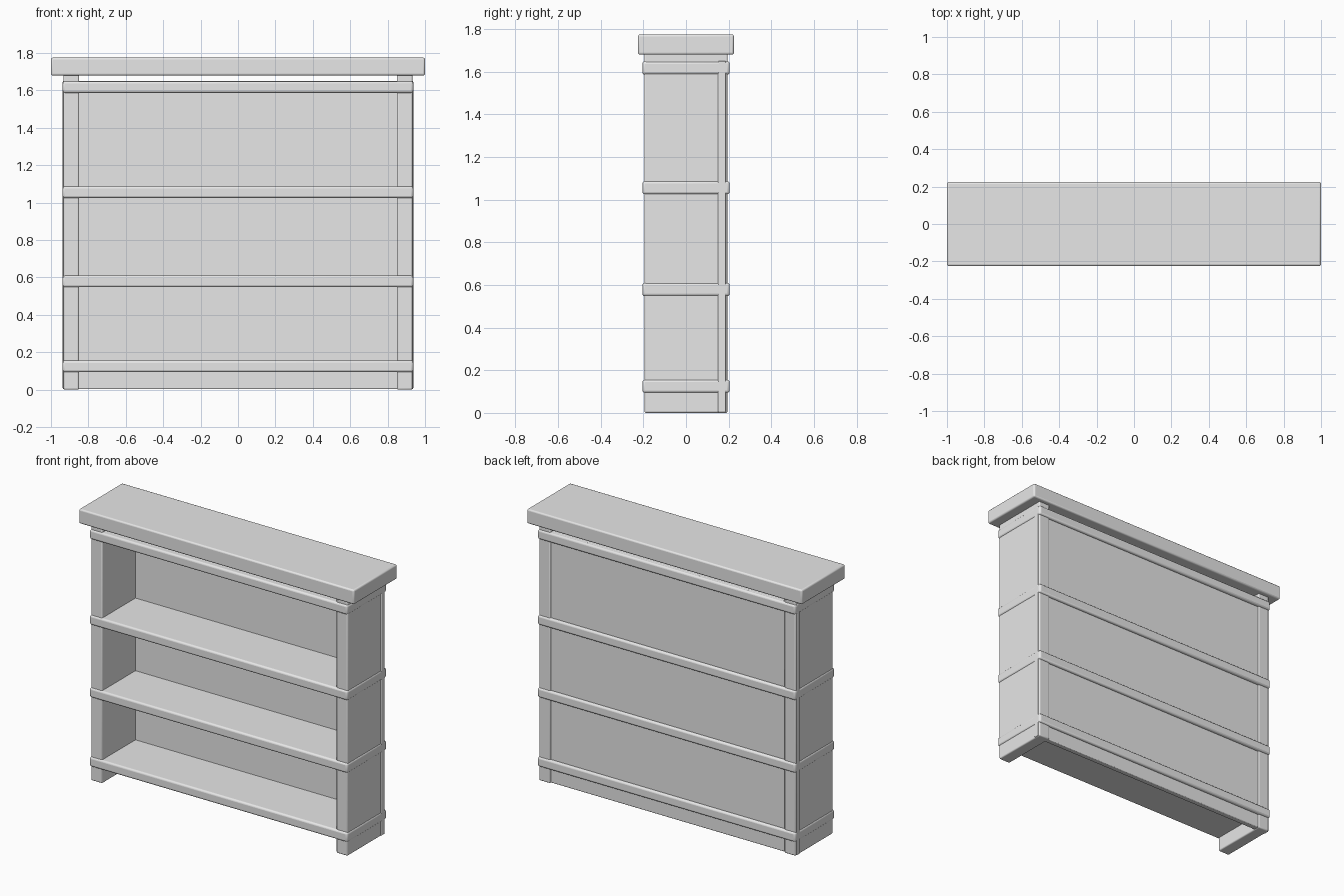
import bpy
import math

cube = bpy.data.objects.get("Cube")
if cube:
    bpy.data.objects.remove(cube, do_unlink=True)

# Single plain grey finish
grey = bpy.data.materials.new("plain grey")
grey.use_nodes = True
colour = (0.8, 0.8, 0.8, 1.0)
grey.diffuse_color = colour
grey.node_tree.nodes["Principled BSDF"].inputs["Base Color"].default_value = colour


def board(name, low, high, bevel=0.008):
    """Softly rounded board between two opposite corners."""
    bpy.ops.mesh.primitive_cube_add(
        size=1, location=[(a + b) / 2 for a, b in zip(low, high)])
    obj = bpy.context.object
    obj.name = obj.data.name = name
    obj.scale = [b - a for a, b in zip(low, high)]
    bpy.ops.object.transform_apply(location=False, rotation=False, scale=True)
    obj.data.materials.append(grey)
    mod = obj.modifiers.new("soft edges", "BEVEL")
    mod.width = bevel
    mod.segments = 3
    bpy.ops.object.shade_smooth_by_angle(angle=math.radians(40))
    return obj


# Overhanging top slab
board("top_slab", (-1, -0.225, 1.68), (1, 0.225, 1.775), 0.01)

# Upright side boards, which also form the feet
for name, side in (("left_side", 1), ("right_side", -1)):
    inner, outer = sorted((side * 0.85, side * 0.932))
    board(name, (inner, -0.195, 0), (outer, 0.195, 1.69))

# Back panel, slightly recessed behind the rear edges of the sides
board("back_panel", (-0.937, 0.15, 0.003), (0.937, 0.187, 1.65), 0.005)

# Shelves running right through, with lips proud of the front and back
shelf_bottoms = {"bottom_shelf": 0.094, "lower_shelf": 0.548,
                 "upper_shelf": 1.025, "top_shelf": 1.587}
for name, z in shelf_bottoms.items():
    board(name, (-0.937, -0.205, z), (0.937, 0.205, z + 0.062), 0.012)
